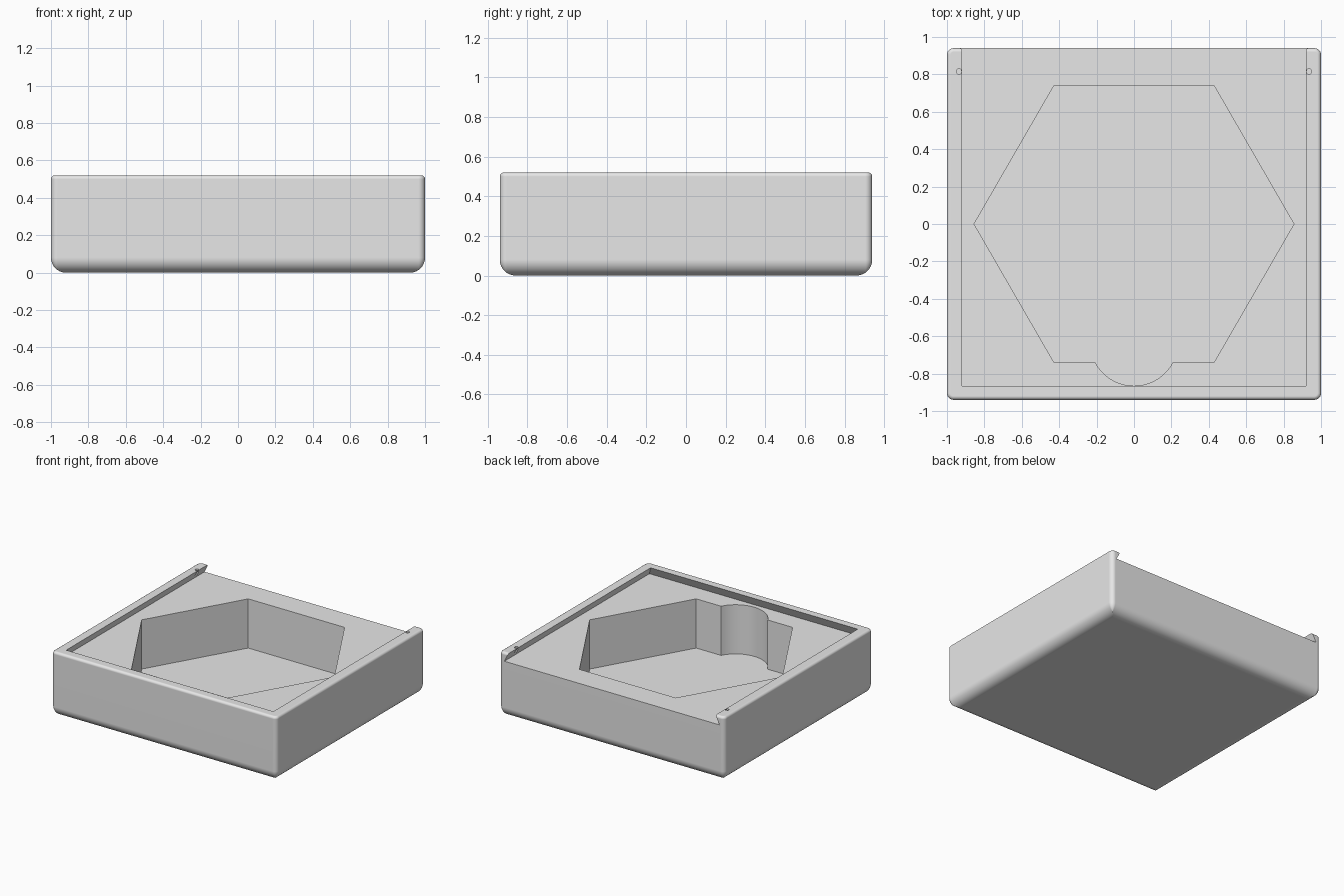
import bpy
import bmesh
from math import sin, cos, pi

cube = bpy.data.objects.get("Cube")
if cube:
    bpy.data.objects.remove(cube, do_unlink=True)

HALF_X, HALF_Y, TOP = 1.0, 0.94, 0.52
CORNER_R, BOTTOM_R, TOP_R = 0.035, 0.08, 0.02
LEDGE, FLOOR = 0.45, 0.055

gray = bpy.data.materials.new("light gray plastic")
gray.diffuse_color = (0.8, 0.8, 0.8, 1)
gray.use_nodes = True
gray.node_tree.nodes["Principled BSDF"].inputs["Base Color"].default_value = (0.8, 0.8, 0.8, 1)


def loft(name, rings):
    """Closed solid through rings of (x, y, z) points."""
    bm = bmesh.new()
    loops = [[bm.verts.new(p) for p in ring] for ring in rings]
    n = len(loops[0])
    for a, b in zip(loops, loops[1:]):
        for i in range(n):
            j = (i + 1) % n
            bm.faces.new((a[i], a[j], b[j], b[i]))
    bm.faces.new(loops[0][::-1])
    bm.faces.new(loops[-1])
    bmesh.ops.recalc_face_normals(bm, faces=bm.faces)
    mesh = bpy.data.meshes.new(name)
    bm.to_mesh(mesh)
    bm.free()
    mesh.materials.append(gray)
    obj = bpy.data.objects.new(name, mesh)
    bpy.context.collection.objects.link(obj)
    return obj


def prism(name, outline, z0, z1):
    return loft(name, [[(x, y, z) for x, y in outline] for z in (z0, z1)])


def rounded_rect(inset, z, steps=6):
    r = max(CORNER_R - inset, 0.002)
    cx, cy = HALF_X - inset - r, HALF_Y - inset - r
    points = []
    for k, (sx, sy) in enumerate(((1, 1), (-1, 1), (-1, -1), (1, -1))):
        for i in range(steps + 1):
            a = (k + i / steps) * pi / 2
            points.append((sx * cx + r * cos(a), sy * cy + r * sin(a), z))
    return points


def ellipse(cx, cy, rx, ry, n):
    return [(cx + rx * cos(2 * pi * i / n), cy + ry * sin(2 * pi * i / n)) for i in range(n)]


# Outer body with a large bottom round and a small top round
rings = []
for i in range(9):
    a = i / 8 * pi / 2
    rings.append(rounded_rect(BOTTOM_R * (1 - sin(a)), BOTTOM_R * (1 - cos(a))))
for i in range(5):
    a = i / 4 * pi / 2
    rings.append(rounded_rect(TOP_R * (1 - cos(a)), TOP - TOP_R * (1 - sin(a))))
body = loft("box_body", rings)


# Dovetail lid channel, open at the back
def channel_ring(z):
    x = 0.92 + 0.5 * (TOP - z)
    y = -0.865 - 0.5 * (TOP - z)
    return [(-x, y, z), (x, y, z), (x, 1.1, z), (-x, 1.1, z)]


cutters = [loft("lid_channel", [channel_ring(LEDGE), channel_ring(TOP + 0.03)])]

# Hexagonal pocket, and the finger scoop at its front
cutters.append(prism("hex_pocket", ellipse(0, 0, 0.855, 0.855, 6), FLOOR, TOP + 0.05))
cutters.append(prism("finger_scoop", ellipse(0, -0.63, 0.235, 0.235, 64), FLOOR, TOP + 0.06))

# Small latch holes in the side rails
for side in (-1, 1):
    cutters.append(prism("latch_hole", ellipse(side * 0.936, 0.815, 0.013, 0.016, 16),
                         LEDGE + 0.01, TOP + 0.04))

bpy.context.view_layer.objects.active = body
body.select_set(True)
for cutter in cutters:
    mod = body.modifiers.new("cut", 'BOOLEAN')
    mod.operation = 'DIFFERENCE'
    mod.solver = 'EXACT'
    mod.object = cutter
    bpy.ops.object.modifier_apply(modifier=mod.name)
    bpy.data.objects.remove(cutter, do_unlink=True)

# Smooth rounds with crisp edges and flat walls
bpy.ops.object.shade_smooth_by_angle(angle=0.5)
weighted = body.modifiers.new("flat_walls", 'WEIGHTED_NORMAL')
weighted.keep_sharp = True
